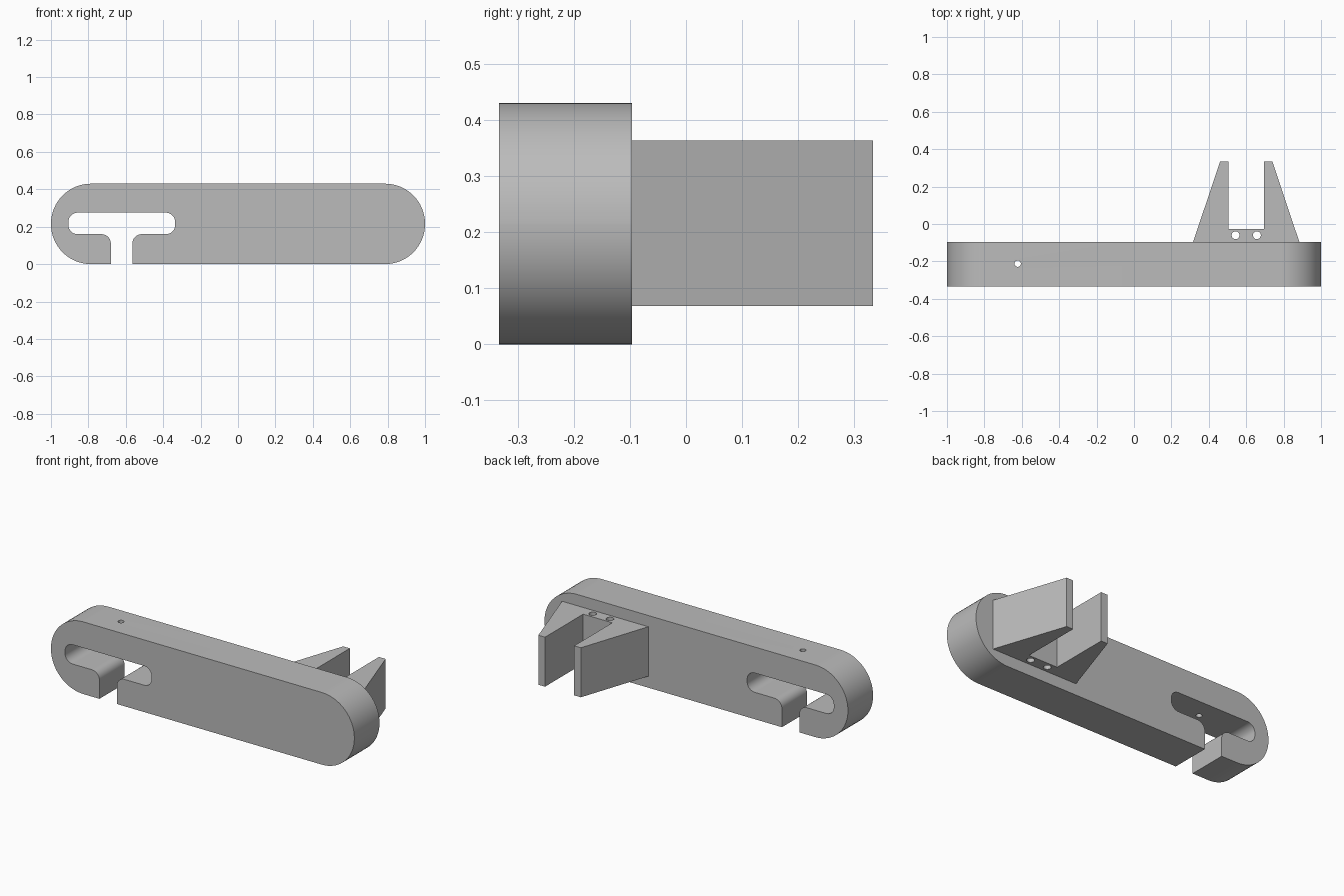
import bpy, bmesh, math
from mathutils import Vector, Matrix

if "Cube" in bpy.data.objects:
    bpy.data.objects.remove(bpy.data.objects["Cube"])

grey = bpy.data.materials.new("plain grey")
grey.use_nodes = True
COLOUR = (0.5, 0.5, 0.5, 1)
grey.diffuse_color = COLOUR
grey.node_tree.nodes["Principled BSDF"].inputs["Base Color"].default_value = COLOUR


def fillet(corners, steps=12):
    """Round the right-angled corners of an outline given as (x, y, radius)."""
    points = []
    for i, (x, y, r) in enumerate(corners):
        p = Vector((x, y))
        if r == 0:
            points.append(p)
            continue
        u = (Vector(corners[i - 1][:2]) - p).normalized()
        v = (Vector(corners[(i + 1) % len(corners)][:2]) - p).normalized()
        centre = p + (u + v) * r
        for k in range(steps + 1):
            t = math.pi / 2 * k / steps
            points.append(centre - r * (v * math.cos(t) + u * math.sin(t)))
    return points


def extrude(name, points, place, depth):
    """Extrude a flat outline, placed in space by a function, along depth."""
    bm = bmesh.new()
    face = bm.faces.new([bm.verts.new(place(p)) for p in points])
    out = bmesh.ops.extrude_face_region(bm, geom=[face])["geom"]
    moved = [g for g in out if isinstance(g, bmesh.types.BMVert)]
    bmesh.ops.translate(bm, verts=moved, vec=depth)
    bmesh.ops.recalc_face_normals(bm, faces=bm.faces)
    return finish(name, bm)


def finish(name, bm):
    mesh = bpy.data.meshes.new(name)
    bm.to_mesh(mesh)
    bm.free()
    mesh.materials.append(grey)
    obj = bpy.data.objects.new(name, mesh)
    bpy.context.collection.objects.link(obj)
    return obj


def drill(obj, x, y, z, radius, length):
    """Cut a vertical round hole, then discard the cutter."""
    bm = bmesh.new()
    bmesh.ops.create_cone(bm, cap_ends=True, segments=32, radius1=radius,
                          radius2=radius, depth=length,
                          matrix=Matrix.Translation((x, y, z)))
    cutter = finish("hole_cutter", bm)
    cutter.hide_render = True
    mod = obj.modifiers.new("hole", "BOOLEAN")
    mod.operation, mod.solver, mod.object = "DIFFERENCE", "EXACT", cutter
    bpy.context.view_layer.objects.active = obj
    bpy.ops.object.modifier_apply(modifier=mod.name)
    bpy.data.objects.remove(cutter)


# Rounded bar with a T-shaped slot opening at the bottom
FRONT, JOIN, BACK, TOP = -0.333, -0.096, 0.333, 0.43
END, SLOT = 0.214, 0.05
bar_outline = fillet([
    (-1, 0, END), (-0.68, 0, 0), (-0.68, 0.16, SLOT), (-0.907, 0.16, SLOT),
    (-0.907, 0.275, SLOT), (-0.336, 0.275, SLOT), (-0.336, 0.16, SLOT),
    (-0.565, 0.16, SLOT), (-0.565, 0, 0), (1, 0, END), (1, TOP, END), (-1, TOP, END),
], steps=16)
bar = extrude("slotted_bar", bar_outline,
              lambda p: (p.x, FRONT, p.y), (0, JOIN - FRONT, 0))
drill(bar, -0.622, -0.212, 0.37, 0.017, 0.24)

# Two-pronged bracket on the back, mirrored about its own middle
MID = 0.6
half = [(0.284, JOIN), (0.14, BACK), (0.096, BACK), (0.096, -0.026)]
bracket_outline = [Vector((MID + x, y)) for x, y in half]
bracket_outline += [Vector((MID - x, y)) for x, y in reversed(half)]
bracket = extrude("forked_bracket", bracket_outline,
                  lambda p: (p.x, p.y, 0.068), (0, 0, 0.295))
for side in (-1, 1):
    drill(bracket, MID + side * 0.057, -0.06, 0.215, 0.021, 0.5)

# Smooth the curved walls and keep the crisp edges
for obj in (bar, bracket):
    bpy.ops.object.select_all(action="DESELECT")
    obj.select_set(True)
    bpy.context.view_layer.objects.active = obj
    bpy.ops.object.shade_smooth_by_angle(angle=math.radians(30))
